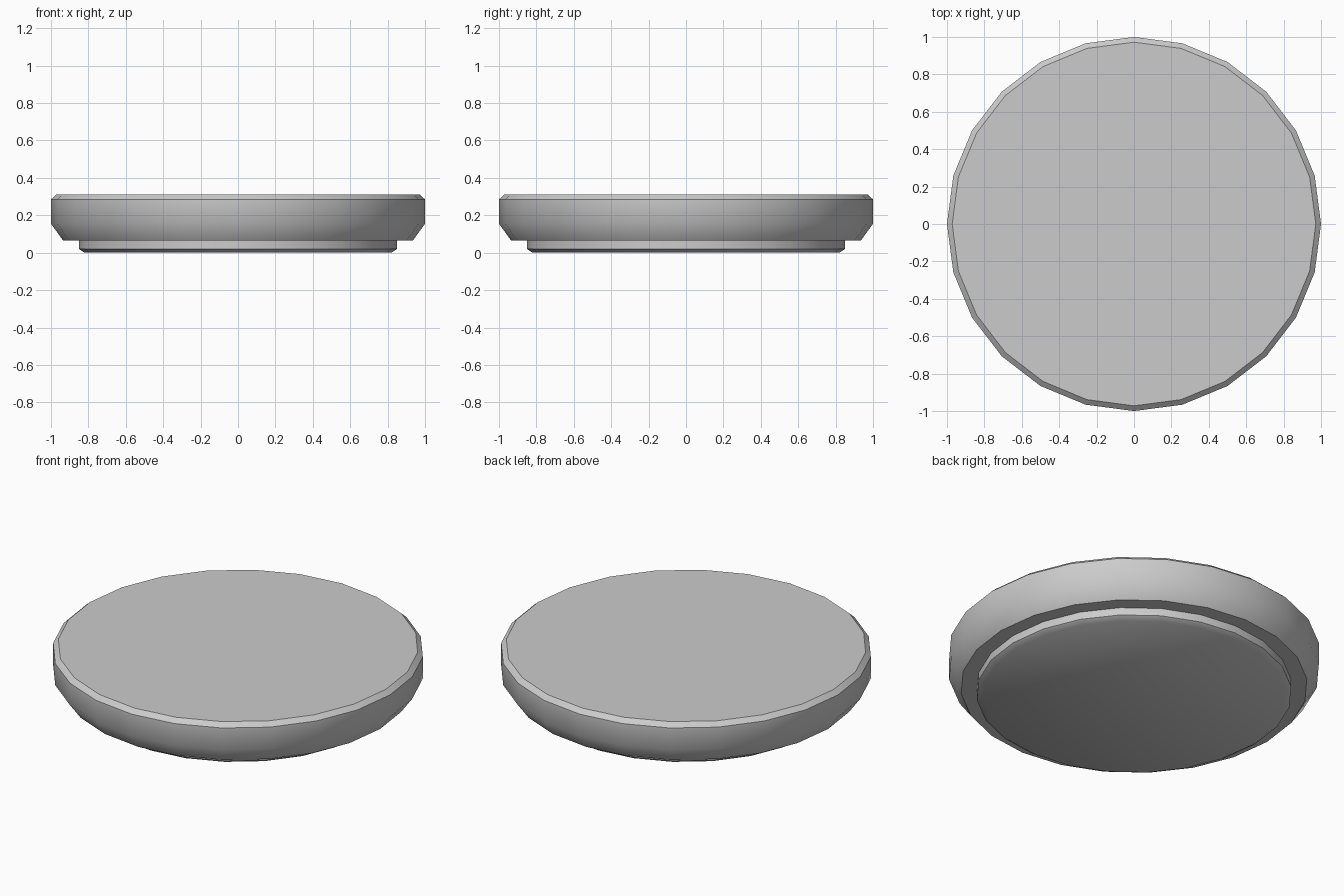
import bpy, bmesh, math

if "Cube" in bpy.data.objects:
    bpy.data.objects.remove(bpy.data.objects["Cube"])

SIDES = 24

def lathe(name, profile):
    """Closed round solid from a bottom-to-top (radius, z) profile."""
    bm = bmesh.new()
    rings = []
    for r, z in profile:
        rings.append([bm.verts.new((r * math.cos(2 * math.pi * i / SIDES),
                                    r * math.sin(2 * math.pi * i / SIDES), z))
                      for i in range(SIDES)])
    for a, b in zip(rings, rings[1:]):
        for i in range(SIDES):
            j = (i + 1) % SIDES
            bm.faces.new((a[i], a[j], b[j], b[i]))
    bm.faces.new(rings[0][::-1])
    bm.faces.new(rings[-1])
    mesh = bpy.data.meshes.new(name)
    bm.to_mesh(mesh)
    bm.free()
    obj = bpy.data.objects.new(name, mesh)
    bpy.context.collection.objects.link(obj)
    bpy.ops.object.select_all(action='DESELECT')
    obj.select_set(True)
    bpy.context.view_layer.objects.active = obj
    bpy.ops.object.shade_smooth_by_angle(angle=math.radians(38))
    return obj

# Foot, underside ledge, tapered rim and chamfered top in one turned body
lathe("round_disc", [(0.82, 0.0), (0.85, 0.02), (0.85, 0.065), (0.935, 0.065),
                     (1.0, 0.155), (1.0, 0.285), (0.972, 0.31)])
